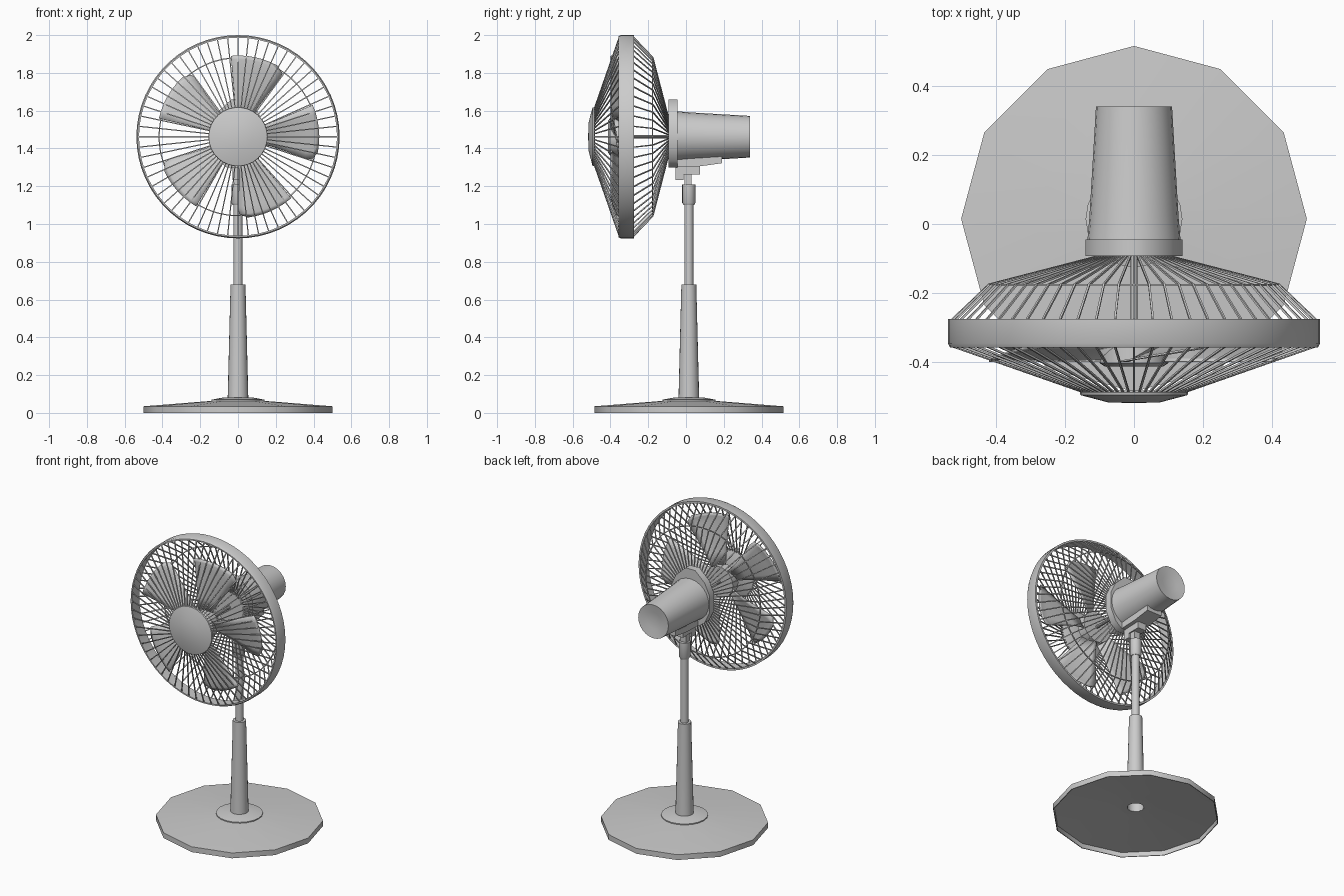
import bpy, bmesh, math
from mathutils import Vector

if "Cube" in bpy.data.objects:
    bpy.data.objects.remove(bpy.data.objects["Cube"])

CX, CZ = 0.0, 1.462      # fan axis
PY = 0.015               # pole axis

grey = bpy.data.materials.new("plain_grey")
grey.diffuse_color = (0.6, 0.6, 0.6, 1)
grey.use_nodes = True
grey.node_tree.nodes["Principled BSDF"].inputs["Base Color"].default_value = grey.diffuse_color


def finish(name, bm, smooth=None):
    bmesh.ops.recalc_face_normals(bm, faces=bm.faces[:])
    me = bpy.data.meshes.new(name)
    bm.to_mesh(me)
    bm.free()
    me.materials.append(grey)
    ob = bpy.data.objects.new(name, me)
    bpy.context.collection.objects.link(ob)
    if smooth:
        bpy.ops.object.select_all(action='DESELECT')
        ob.select_set(True)
        bpy.context.view_layer.objects.active = ob
        bpy.ops.object.shade_smooth_by_angle(angle=math.radians(smooth))
    return ob


def fan_point(r, a, y):
    return Vector((CX + r * math.cos(a), y, CZ + r * math.sin(a)))


def pole_point(r, a, z):
    return Vector((r * math.cos(a), PY + r * math.sin(a), z))


def lathe(name, profile, point, sides, smooth=None, closed=False):
    """Revolve (radius, height) pairs; open ends at non-zero radius get capped."""
    bm = bmesh.new()
    rings = []
    for r, h in profile:
        n = 1 if r == 0 else sides
        rings.append([bm.verts.new(point(r, 2 * math.pi * i / sides, h)) for i in range(n)])
    pairs = list(zip(rings, rings[1:]))
    if closed:
        pairs.append((rings[-1], rings[0]))
    for a, b in pairs:
        for i in range(sides):
            j = (i + 1) % sides
            vs = [a[i % len(a)], a[j % len(a)], b[j % len(b)], b[i % len(b)]]
            bm.faces.new(list(dict.fromkeys(vs)))
    if not closed:
        for ring in (rings[0], rings[-1]):
            if len(ring) > 1:
                bm.faces.new(ring)
    return finish(name, bm, smooth)


def box(name, x, y, z):
    bm = bmesh.new()
    bmesh.ops.create_cube(bm, size=1)
    for v in bm.verts:
        v.co = [lo + (c + 0.5) * (hi - lo) for c, (lo, hi) in zip(v.co, (x, y, z))]
    return finish(name, bm)


def prism(name, outline, lo, hi, axis, smooth=None):
    """Extrude a 2D outline along x (outline is y,z) or y (outline is x,z)."""
    bm = bmesh.new()
    place = (lambda p, d: (d, p[0], p[1])) if axis == 'x' else (lambda p, d: (p[0], d, p[1]))
    a, b = [[bm.verts.new(place(p, d)) for p in outline] for d in (lo, hi)]
    bm.faces.new(a)
    bm.faces.new(b)
    for i in range(len(a)):
        j = (i + 1) % len(a)
        bm.faces.new((a[i], a[j], b[j], b[i]))
    return finish(name, bm, smooth)


def wires(name, path, count=60, w=0.003):
    """Radial square wires following (radius, y) points."""
    bm = bmesh.new()
    for k in range(count):
        ang = 2 * math.pi * k / count
        side = Vector((-math.sin(ang), 0, math.cos(ang))) * w
        pts = [fan_point(r, ang, y) for r, y in path]
        rings = []
        for i, p in enumerate(pts):
            along = (pts[min(i + 1, len(pts) - 1)] - pts[max(i - 1, 0)]).normalized()
            up = along.cross(side).normalized() * w
            rings.append([bm.verts.new(p + s) for s in (side + up, up - side, -side - up, side - up)])
        for a, b in zip(rings, rings[1:]):
            for i in range(4):
                j = (i + 1) % 4
                bm.faces.new((a[i], a[j], b[j], b[i]))
        bm.faces.new(rings[0])
        bm.faces.new(rings[-1])
    return finish(name, bm)


def ring(name, r, y, w=0.003):
    lathe(name, [(r - w, y - w), (r + w, y - w), (r + w, y + w), (r - w, y + w)],
          fan_point, 60, 30, True)


# Base: thin twelve-sided shell, hollow underneath, with a stepped collar
lathe("base", [(0.5, 0), (0.5, 0.035), (0.135, 0.064), (0.05, 0.066),
               (0.05, 0.061), (0.135, 0.059), (0.495, 0.031), (0.495, 0)], pole_point, 12, 35, True)
lathe("base_collar", [(0.14, 0.06), (0.14, 0.07), (0.075, 0.082), (0.05, 0.082), (0.05, 0.06)],
      pole_point, 20, 20, True)

# Telescopic pole, the lower tube open at the bottom
lathe("lower_pole", [(0.055, 0.066), (0.04, 0.66), (0.04, 0.68), (0.02, 0.68), (0.02, 0.67),
                     (0.036, 0.66), (0.051, 0.066)], pole_point, 20, 35, True)
lathe("upper_pole", [(0.024, 0.66), (0.024, 1.12)], pole_point, 16, 35)
lathe("pole_collar", [(0.028, 1.1), (0.035, 1.112), (0.035, 1.21)], pole_point, 16, 35)

# Tilt bracket
box("neck", (-0.022, 0.022), (-0.008, 0.03), (1.2, 1.3))
box("tilt_fork", (-0.03, 0.03), (-0.055, 0.075), (1.262, 1.305))
box("tilt_stop", (-0.03, 0.03), (-0.055, -0.012), (1.232, 1.27))
prism("motor_cradle", [(-0.09, 1.3), (0.07, 1.305), (0.19, 1.322), (0.19, 1.365), (-0.06, 1.365)],
      -0.055, 0.055, 'x')

# Motor housing, shield plate and drive shaft
lathe("motor_housing", [(0.135, -0.05), (0.129, 0.02), (0.11, 0.34), (0.055, 0.331), (0, 0.325)],
      fan_point, 24, 40)
half = [(0.035, 1.66), (0.105, 1.595), (0.14, 1.52), (0.14, 1.41), (0.105, 1.335), (0.06, 1.3)]
prism("shield_plate", half + [(-x, z) for x, z in reversed(half)], -0.092, -0.045, 'y', 50)
lathe("drive_shaft", [(0.01, -0.35), (0.01, -0.08)], fan_point, 10, 35)

# Cage
lathe("cage_rim", [(0.524, -0.357), (0.532, -0.357), (0.538, -0.345), (0.538, -0.275), (0.526, -0.275)],
      fan_point, 60, 30, True)
wires("front_grille", [(0.145, -0.487), (0.528, -0.353)])
wires("back_grille", [(0.1, -0.092), (0.42, -0.175), (0.528, -0.278)])
ring("back_grille_ring", 0.418, -0.177)
lathe("front_cap", [(0.15, -0.482), (0.157, -0.487), (0.155, -0.495), (0.075, -0.516), (0, -0.518)],
      fan_point, 30, 40)

# Hub and five pitched blades
lathe("blade_hub", [(0.085, -0.412), (0.1, -0.402), (0.1, -0.345)], fan_point, 24, 35)
bm = bmesh.new()
rows = [(0.09, 24, -24), (0.18, 20, -19), (0.28, 20, -20), (0.37, 20, -21), (0.41, 20, -20), (0.43, 20, -14)]
N = 6
for k in range(5):
    mid = 75 + 72 * k
    grid = []
    for r, a1, a0 in rows:
        line = []
        for i in range(N + 1):
            t = i / N
            a = math.radians(mid + a0 + (a1 - a0) * t)
            line.append(bm.verts.new(fan_point(r, a, -0.352 - 0.045 * t)))
        grid.append(line)
    for p, q in zip(grid, grid[1:]):
        for i in range(N):
            bm.faces.new((p[i], p[i + 1], q[i + 1], q[i]))
blades = finish("fan_blades", bm, 35)
sol = blades.modifiers.new("thickness", 'SOLIDIFY')
sol.thickness = 0.005
sol.offset = 0
